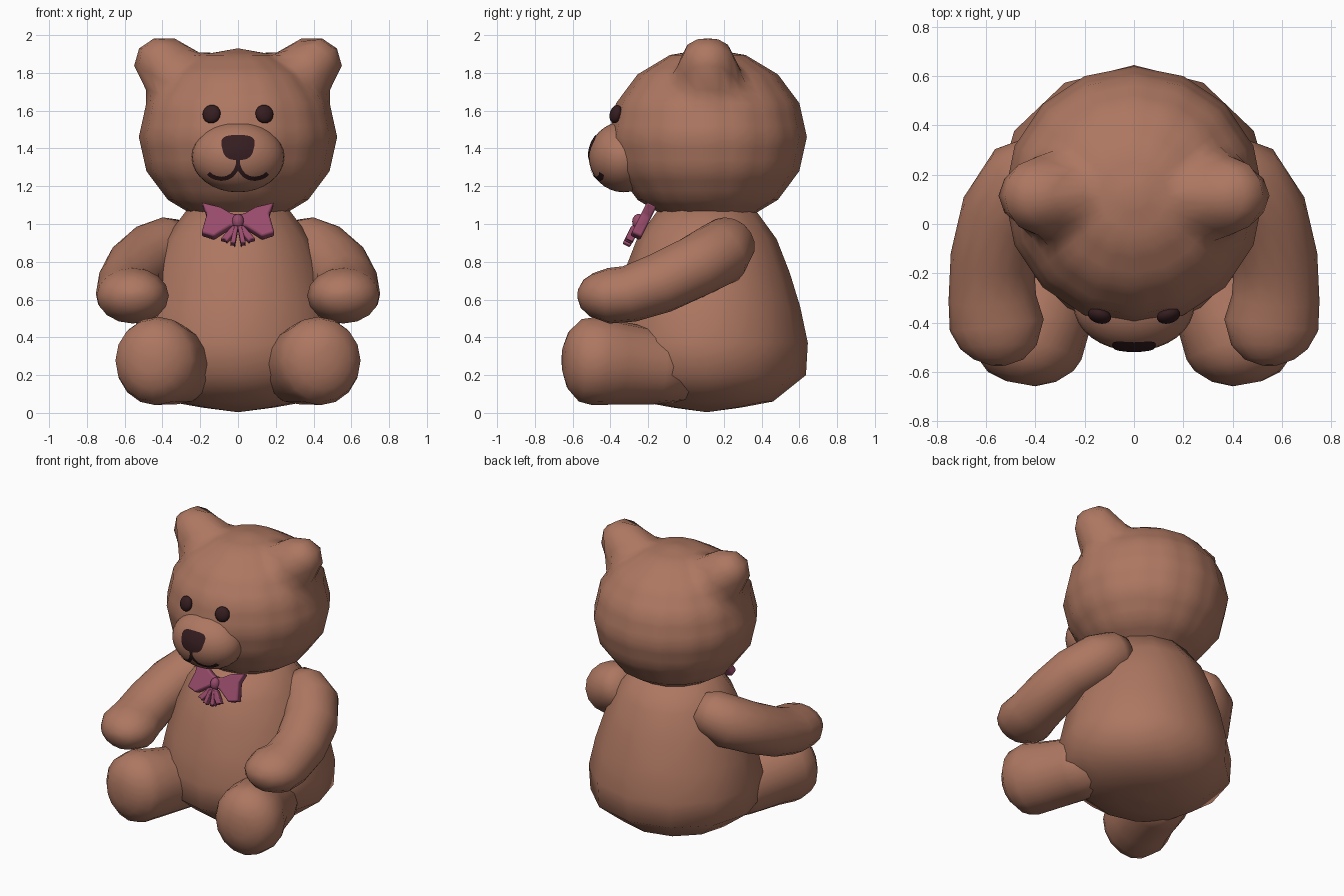
import bpy, bmesh, math
from mathutils import Vector, Matrix

if "Cube" in bpy.data.objects:
    bpy.data.objects.remove(bpy.data.objects["Cube"])


def material(name, rgb):
    m = bpy.data.materials.new(name)
    m.diffuse_color = (*rgb, 1)
    m.use_nodes = True
    m.node_tree.nodes["Principled BSDF"].inputs["Base Color"].default_value = m.diffuse_color
    return m


FUR = material("brown fur", (0.42, 0.185, 0.12))
DARK = material("dark brown", (0.035, 0.012, 0.014))
RIBBON = material("plum ribbon", (0.31, 0.07, 0.145))


def finish(bm, name, mat, mirror=False, face_front=False):
    """Turn a bmesh into a smooth-shaded object, optionally mirrored in x."""
    bmesh.ops.recalc_face_normals(bm, faces=bm.faces)
    if face_front:
        bm.normal_update()
        bmesh.ops.reverse_faces(bm, faces=[f for f in bm.faces if f.normal.y > 0])
    for f in bm.faces:
        f.smooth = True
    me = bpy.data.meshes.new(name)
    bm.to_mesh(me)
    bm.free()
    me.materials.append(mat)
    ob = bpy.data.objects.new(name, me)
    bpy.context.collection.objects.link(ob)
    if mirror:
        ob.modifiers.new("Mirror", "MIRROR").use_mirror_merge = False
    return ob


def skin(bm, rings):
    """Bridge equal-length rings of points and close both ends."""
    vs = [[bm.verts.new(p) for p in r] for r in rings]
    n = len(vs[0])
    for a, b in zip(vs, vs[1:]):
        for i in range(n):
            j = (i + 1) % n
            bm.faces.new((a[i], a[j], b[j], b[i]))
    bm.faces.new(vs[0])
    bm.faces.new(vs[-1])


def limb(name, stations, sides=16):
    """Tapered tube: each station is (centre, half width, half height)."""
    bm = bmesh.new()
    pts = [Vector(s[0]) for s in stations]
    rings = []
    for i, (c, w, h) in enumerate(stations):
        t = (pts[min(i + 1, len(pts) - 1)] - pts[max(i - 1, 0)]).normalized()
        side = t.cross(Vector((0, 0, 1))).normalized()
        up = side.cross(t)
        rings.append([pts[i] + side * w * math.cos(a) + up * h * math.sin(a)
                      for a in (2 * math.pi * k / sides for k in range(sides))])
    skin(bm, rings)
    return finish(bm, name, FUR, mirror=True)


def ellipsoid(name, centre, radii, mat, u=16, v=8, rot=Matrix(), mirror=False):
    bm = bmesh.new()
    mtx = Matrix.Translation(centre) @ rot @ Matrix.Diagonal((*radii, 1))
    bmesh.ops.create_uvsphere(bm, u_segments=u, v_segments=v, radius=1, matrix=mtx)
    return finish(bm, name, mat, mirror)


# Body: faceted pear-shaped lathe
bm = bmesh.new()
profile = [(0.01, 0.005), (0.18, 0.028), (0.35, 0.06), (0.525, 0.2), (0.535, 0.37),
           (0.495, 0.56), (0.44, 0.74), (0.37, 0.92), (0.25, 1.085), (0.02, 1.09)]
skin(bm, [[(1.05 * r * math.sin(k * math.pi / 6), 0.11 + r * math.cos(k * math.pi / 6), z)
           for k in range(12)] for r, z in profile])
finish(bm, "body", FUR)

# Head: sphere with the ears pulled out of it
bm = bmesh.new()
bmesh.ops.create_uvsphere(bm, u_segments=16, v_segments=8, radius=1,
                          matrix=Matrix.Diagonal((0.525, 0.525, 0.47, 1)))
bmesh.ops.subdivide_edges(bm, edges=bm.edges[:], cuts=2, use_grid_fill=True)
for v in bm.verts:
    d = v.co.normalized()
    ear = Vector((math.copysign(1, d.x), 0, 1))
    a = math.degrees(d.angle(ear))
    v.co += d * 0.205 * math.exp(-(a / 16) ** 4)
bmesh.ops.translate(bm, verts=bm.verts, vec=(0, 0.115, 1.46))
finish(bm, "head_with_ears", FUR)

# Muzzle
MC, MR = Vector((0, -0.33, 1.355)), Vector((0.245, 0.185, 0.187))
ellipsoid("muzzle", MC, MR, FUR, 32, 16)


def on_muzzle(x, z):
    q = 1 - (x / MR.x) ** 2 - ((z - MC.z) / MR.z) ** 2
    return (x, MC.y - MR.y * math.sqrt(max(q, 0)) - 0.005, z)


# Nose: rounded shield lying on the muzzle
bm = bmesh.new()
loops = []
for s in (1, 0.7, 0.4, 0.05):
    loop = []
    for k in range(32):
        a = 2 * math.pi * k / 32
        cx, cz = (math.copysign(abs(f(a)) ** 0.65, f(a)) for f in (math.cos, math.sin))
        loop.append(on_muzzle(s * cx * (0.085 + 0.014 * cz), 1.405 + s * cz * 0.066))
    loops.append(loop)
vs = [[bm.verts.new(p) for p in l] for l in loops]
for a, b in zip(vs, vs[1:]):
    for i in range(32):
        bm.faces.new((a[i - 1], a[i], b[i], b[i - 1]))
bm.faces.new(vs[-1])
finish(bm, "nose", DARK, face_front=True)

# Mouth: thin curved strip, mirrored
bm = bmesh.new()
path = [(0, 1.35), (0, 1.315), (0.012, 1.283), (0.033, 1.257), (0.06, 1.243),
        (0.09, 1.239), (0.12, 1.245), (0.14, 1.254), (0.157, 1.268)]
pv = [Vector(p) for p in path]
strip = []
for i, p in enumerate(pv):
    t = (pv[min(i + 1, len(pv) - 1)] - pv[max(i - 1, 0)]).normalized() * 0.011
    strip.append([bm.verts.new(on_muzzle(p.x + s * t.y, p.y - s * t.x)) for s in (1, -1)])
for a, b in zip(strip, strip[1:]):
    bm.faces.new((a[0], a[1], b[1], b[0]))
finish(bm, "mouth", DARK, mirror=True, face_front=True)

# Eyes: flattened buttons following the head
tilt = Matrix.Rotation(math.radians(16), 4, "Z") @ Matrix.Rotation(math.radians(-15), 4, "X")
ellipsoid("eyes", (0.14, -0.372, 1.582), (0.049, 0.03, 0.05), DARK, 16, 10, tilt, True)

# Arms: shoulder round to paw
limb("arms", [((0.28, 0.25, 0.93), 0.10, 0.10), ((0.34, 0.23, 0.905), 0.145, 0.145),
              ((0.44, 0.18, 0.845), 0.175, 0.17), ((0.53, 0.04, 0.77), 0.175, 0.165),
              ((0.575, -0.14, 0.685), 0.17, 0.16), ((0.575, -0.3, 0.63), 0.178, 0.15),
              ((0.557, -0.41, 0.62), 0.192, 0.147), ((0.55, -0.5, 0.625), 0.155, 0.115),
              ((0.55, -0.55, 0.63), 0.10, 0.075), ((0.55, -0.574, 0.632), 0.03, 0.02)])

# Legs: short tubes ending in round feet
limb("legs", [((0.27, 0.02, 0.24), 0.18, 0.18), ((0.32, -0.16, 0.245), 0.21, 0.2),
              ((0.385, -0.37, 0.265), 0.215, 0.222), ((0.43, -0.48, 0.275), 0.228, 0.235),
              ((0.447, -0.56, 0.278), 0.205, 0.218), ((0.455, -0.62, 0.28), 0.14, 0.155),
              ((0.46, -0.648, 0.28), 0.06, 0.075)])


# Bow tie: slanted extruded outlines plus a knot
def ribbon(name, outline, thick, shift=0.0):
    bm = bmesh.new()
    n = Vector((0, -1, 0.5)).normalized()
    mid = [Vector((x, -0.183 + 0.5 * (z - 1.1) - shift, z)) for x, z in outline]
    skin(bm, [[p - n * thick for p in mid], [p + n * thick for p in mid]])
    ob = finish(bm, name, RIBBON, mirror=True)
    bev = ob.modifiers.new("Bevel", "BEVEL")
    bev.width, bev.segments = 0.01, 2
    bpy.context.view_layer.objects.active = ob
    ob.select_set(True)
    bpy.ops.object.shade_smooth_by_angle(angle=math.radians(40))
    ob.select_set(False)


ribbon("bow_wings", [(0.0, 1.045), (0.03, 1.045), (0.09, 1.08), (0.19, 1.105), (0.165, 1.045),
                     (0.193, 0.945), (0.127, 0.925), (0.04, 0.98), (0.0, 0.98)], 0.028)
ribbon("bow_outer_tails", [(0.0, 0.985), (0.03, 0.985), (0.092, 0.915), (0.066, 0.912),
                           (0.06, 0.9), (0.0, 0.965)], 0.022, 0.025)
ribbon("bow_inner_tails", [(0.0, 0.98), (0.022, 0.975), (0.042, 0.89), (0.027, 0.896),
                           (0.016, 0.884), (0.004, 0.95)], 0.022, 0.027)
ellipsoid("bow_knot", (0, -0.25, 1.012), (0.032, 0.035, 0.042), RIBBON)
